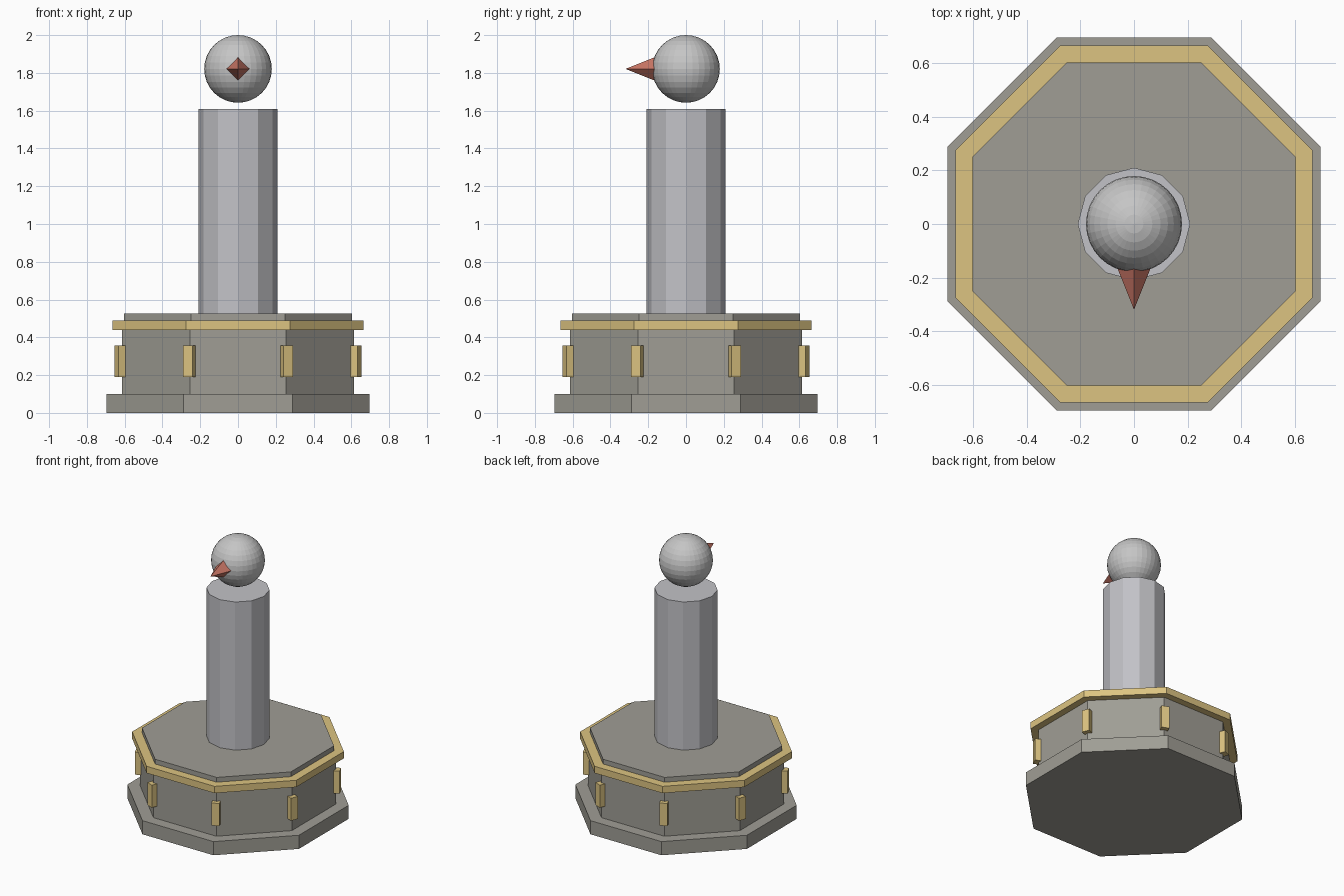
import bpy
import math

if "Cube" in bpy.data.objects:
    bpy.data.objects.remove(bpy.data.objects["Cube"])


def material(name, rgb):
    m = bpy.data.materials.new(name)
    m.diffuse_color = (*rgb, 1.0)
    m.use_nodes = True
    m.node_tree.nodes["Principled BSDF"].inputs["Base Color"].default_value = m.diffuse_color
    return m


STONE = material("warm grey stone", (0.35, 0.34, 0.30))
GOLD = material("gold trim", (0.72, 0.55, 0.22))
COLUMN = material("cool grey", (0.54, 0.54, 0.57))
BALL = material("light grey", (0.56, 0.56, 0.56))
RED = material("dull red", (0.58, 0.18, 0.13))


def finish(name, mat):
    ob = bpy.context.object
    ob.name = name
    ob.data.materials.append(mat)
    return ob


def prism(name, sides, radius, z0, z1, mat, turn=0.0):
    bpy.ops.mesh.primitive_cylinder_add(
        vertices=sides, radius=radius, depth=z1 - z0,
        location=(0, 0, (z0 + z1) / 2), rotation=(0, 0, turn))
    return finish(name, mat)


EIGHTH = math.pi / 8
FLAT = 1 / math.cos(EIGHTH)  # turns half width across flats into radius

# Octagonal pedestal: foot, drum, gold rim and top slab
prism("pedestal_foot", 8, 0.695 * FLAT, 0.0, 0.10, STONE, EIGHTH)
prism("pedestal_drum", 8, 0.615 * FLAT, 0.10, 0.44, STONE, EIGHTH)
prism("gold_rim", 8, 0.665 * FLAT, 0.44, 0.49, GOLD, EIGHTH)
prism("top_slab", 8, 0.603 * FLAT, 0.49, 0.525, STONE, EIGHTH)

# Gold blocks on the corners of the drum
for i in range(8):
    a = EIGHTH + i * math.pi / 4
    r = 0.666
    bpy.ops.mesh.primitive_cube_add(
        size=1, location=(r * math.cos(a), r * math.sin(a), 0.273),
        rotation=(0, 0, a))
    block = finish(f"corner_block_{i + 1}", GOLD)
    block.scale = (0.06, 0.054, 0.165)

# Twelve-sided column
prism("column", 12, 0.21, 0.525, 1.61, COLUMN)

# Floating faceted ball
bpy.ops.mesh.primitive_uv_sphere_add(
    segments=32, ring_count=16, radius=0.179, location=(0, 0, 1.821))
finish("ball", BALL)

# Four-sided spike pointing forward
base_y, tip_y = -0.12, -0.32
bpy.ops.mesh.primitive_cone_add(
    vertices=4, radius1=0.08, radius2=0, depth=base_y - tip_y,
    location=(0, (base_y + tip_y) / 2, 1.821), rotation=(math.pi / 2, 0, 0))
finish("spike", RED)
